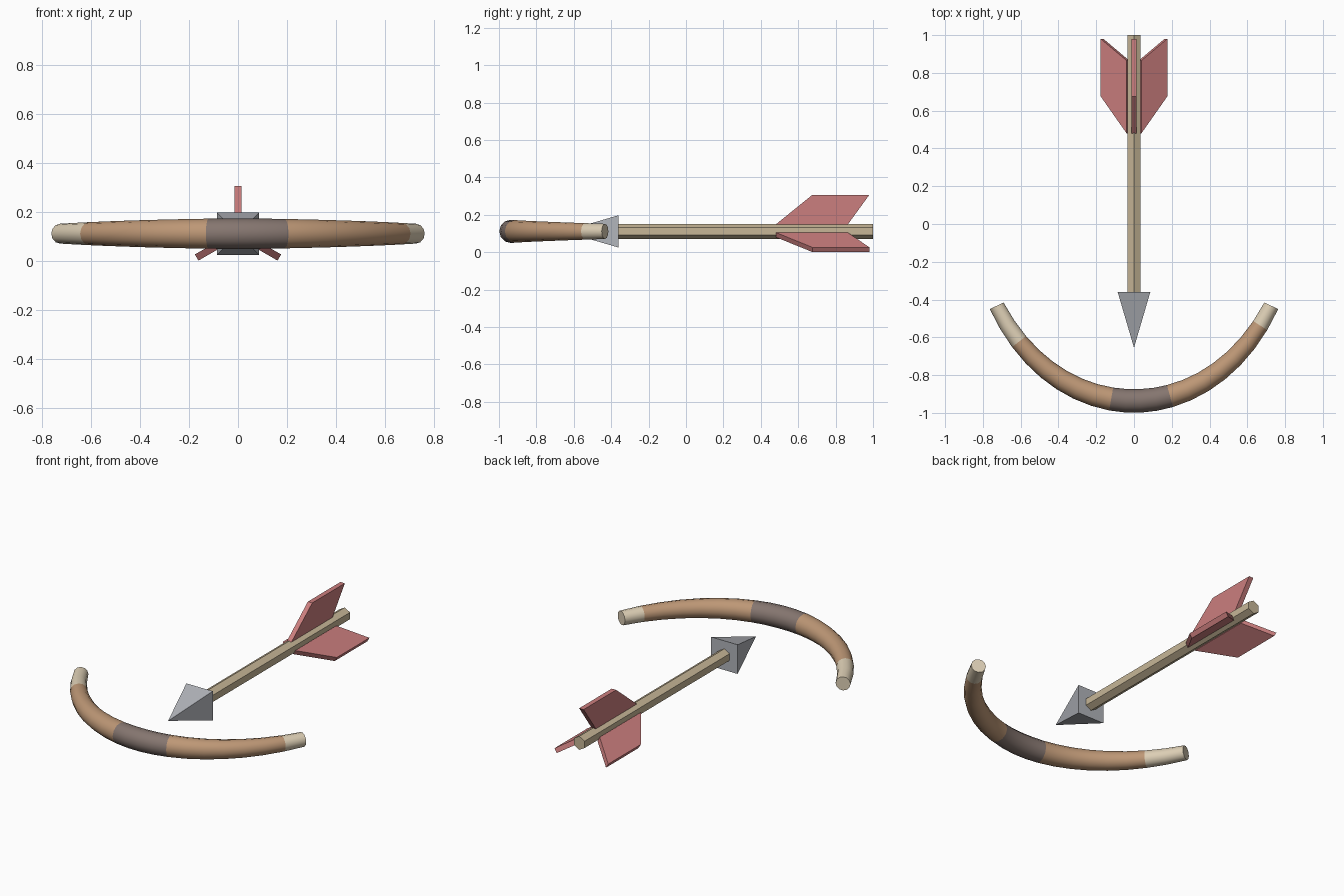
import bpy
import bmesh
import math
from mathutils import Vector

if "Cube" in bpy.data.objects:
    bpy.data.objects.remove(bpy.data.objects["Cube"])

CZ = 0.111  # height of the shared centre line


def material(name, rgb):
    m = bpy.data.materials.new(name)
    m.diffuse_color = (*rgb, 1.0)
    m.use_nodes = True
    m.node_tree.nodes["Principled BSDF"].inputs["Base Color"].default_value = m.diffuse_color
    return m


WOOD = material("brown wood", (0.51, 0.31, 0.18))
GRIP = material("dark leather", (0.235, 0.18, 0.16))
TIP = material("pale horn", (0.72, 0.62, 0.46))
SHAFT = material("light wood", (0.57, 0.47, 0.31))
STEEL = material("grey steel", (0.44, 0.455, 0.49))
RED = material("red feather", (0.60, 0.21, 0.21))


def make_object(name, bm, mats):
    bmesh.ops.recalc_face_normals(bm, faces=bm.faces)
    mesh = bpy.data.meshes.new(name)
    bm.to_mesh(mesh)
    bm.free()
    for m in mats:
        mesh.materials.append(m)
    ob = bpy.data.objects.new(name, mesh)
    bpy.context.collection.objects.link(ob)
    return ob


def loft(rings):
    """Skin a list of point rings; a ring of one point closes to a tip."""
    bm = bmesh.new()
    vs = [[bm.verts.new(p) for p in r] for r in rings]
    spans = []
    for a, b in zip(vs, vs[1:]):
        n = len(a)
        span = []
        for i in range(n):
            j = (i + 1) % n
            quad = [a[i], a[j]] + ([b[0]] if len(b) == 1 else [b[j], b[i]])
            span.append(bm.faces.new(quad))
        spans.append(span)
    caps = [bm.faces.new(r) if len(r) > 1 else None for r in (vs[0], vs[-1])]
    return bm, spans, caps


# Bow limb: tapered round bar along a bezier arc
P = [Vector(p) for p in ((-0.727, -0.433, CZ), (-0.395, -1.105, CZ),
                         (0.395, -1.105, CZ), (0.727, -0.433, CZ))]


def bow_point(t):
    s = 1 - t
    return s**3 * P[0] + 3*s*s*t * P[1] + 3*s*t*t * P[2] + t**3 * P[3]


def bow_tangent(t):
    s = 1 - t
    return (s*s * (P[1]-P[0]) + 2*s*t * (P[2]-P[1]) + t*t * (P[3]-P[2])).normalized()


# Sections along the bow: start, end, steps, material slot
sections = ((0.0, 0.105, 2, 2), (0.105, 0.428, 6, 0), (0.428, 0.614, 4, 1),
            (0.614, 0.945, 6, 0), (0.945, 1.0, 1, 2))
ts, slots = [0.0], []
for a, b, steps, slot in sections:
    for k in range(1, steps + 1):
        ts.append(a + (b - a) * k / steps)
        slots.append(slot)

SIDES = 12
rings = []
for t in ts:
    side = bow_tangent(t).cross(Vector((0, 0, 1)))
    r = 0.0625 - 0.022 * abs(2*t - 1)**1.5
    rings.append([bow_point(t) + r * (math.cos(w) * side + math.sin(w) * Vector((0, 0, 1)))
                  for w in (2*math.pi*i/SIDES for i in range(SIDES))])
bm, spans, caps = loft(rings)
for span, slot in zip(spans, slots):
    for f in span:
        f.material_index = slot
for f in caps:
    f.material_index = 2
bow = make_object("bow_limb", bm, [WOOD, GRIP, TIP])
bpy.context.view_layer.objects.active = bow
bow.select_set(True)
bpy.ops.object.shade_smooth_by_angle(angle=math.radians(40))
bow.select_set(False)


# Arrow shaft and head: straight prisms and a pyramid along y
def ring_y(y, r, n, turn):
    return [Vector((r * math.cos(turn + 2*math.pi*i/n), y,
                    CZ + r * math.sin(turn + 2*math.pi*i/n))) for i in range(n)]


bm, _, _ = loft([ring_y(-0.36, 0.04, 6, math.pi/2), ring_y(1.0, 0.04, 6, math.pi/2)])
make_object("arrow_shaft", bm, [SHAFT])

bm, _, _ = loft([ring_y(-0.36, 0.0865 * math.sqrt(2), 4, math.pi/4),
                 [Vector((0, -0.655, CZ))]])
make_object("arrow_head", bm, [STEEL])

# Three fletching fins: profile in (y, radius), turned around the shaft
profile = ((0.48, 0.037), (0.675, 0.195), (0.98, 0.195), (0.865, 0.037))
for name, deg in (("top_fin", 90), ("right_fin", -30), ("left_fin", 210)):
    w = math.radians(deg)
    out = Vector((math.cos(w), 0, math.sin(w)))
    across = Vector((-math.sin(w), 0, math.cos(w)))
    rings = [[Vector((0, y, CZ)) + out * r + across * h for y, r in profile]
             for h in (-0.0145, 0.0145)]
    bm, _, _ = loft(rings)
    make_object(name, bm, [RED])
